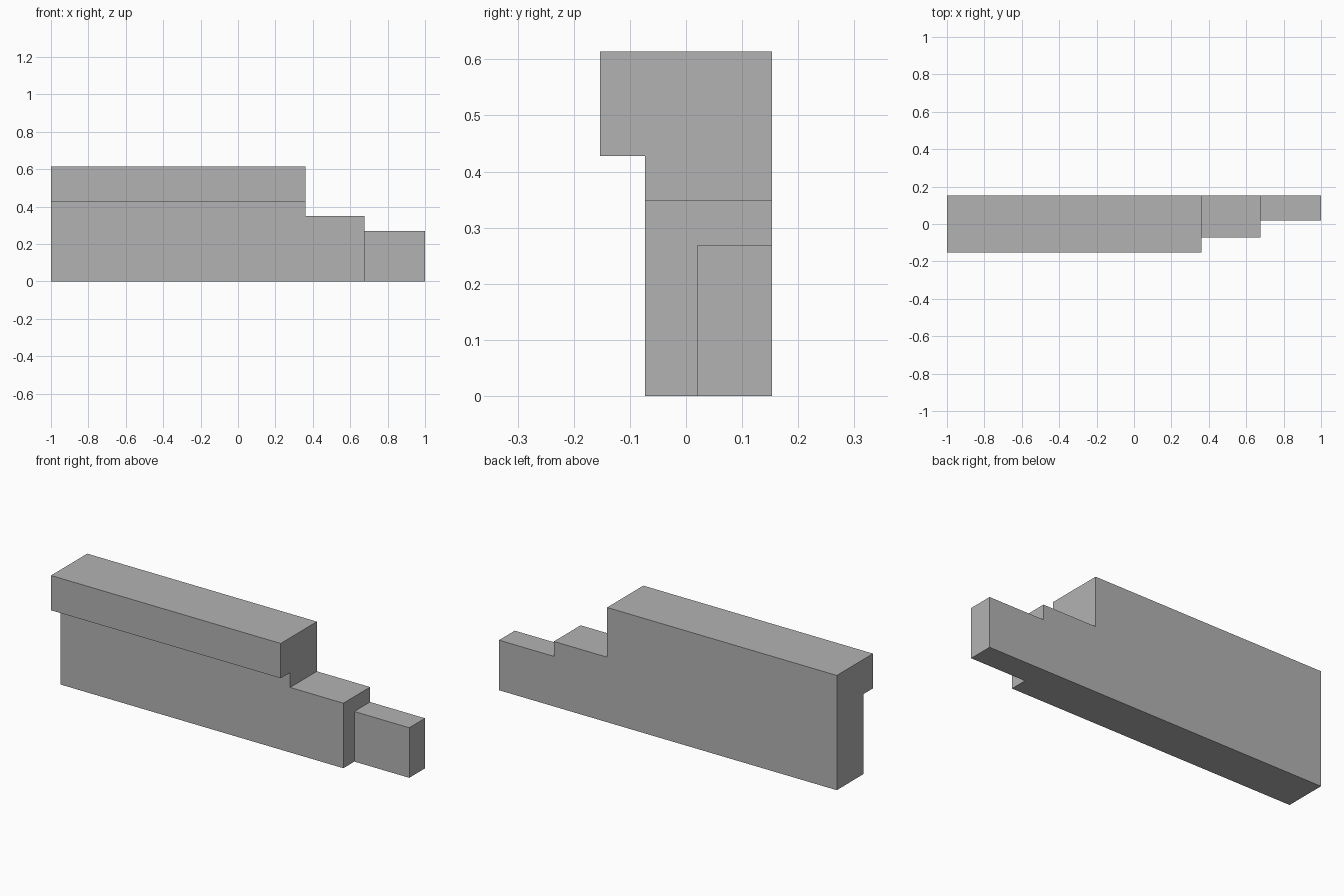
import bpy
import bmesh
from math import radians

cube = bpy.data.objects.get("Cube")
if cube:
    bpy.data.objects.remove(cube, do_unlink=True)

# Single grey finish
grey = bpy.data.materials.new("plain_grey")
grey.use_nodes = True
colour = (0.45, 0.45, 0.45, 1)
grey.diffuse_color = colour
grey.node_tree.nodes["Principled BSDF"].inputs["Base Color"].default_value = colour

LEFT, BACK = -1.0, 0.153


def block(name, x_end, y_front, z_low, z_high):
    """Box sharing the common end face and the flush back face."""
    bm = bmesh.new()
    bmesh.ops.create_cube(bm, size=1)
    for v in bm.verts:
        v.co.x = x_end if v.co.x > 0 else LEFT
        v.co.y = BACK if v.co.y > 0 else y_front
        v.co.z = z_high if v.co.z > 0 else z_low
    mesh = bpy.data.meshes.new(name)
    bm.to_mesh(mesh)
    bm.free()
    mesh.materials.append(grey)
    obj = bpy.data.objects.new(name, mesh)
    bpy.context.collection.objects.link(obj)
    return obj


# Main wall, with the overhanging top beam and two end steps fused into it
wall = block("stepped_wall", 0.36, -0.073, 0, 0.52)
parts = [
    block("top_beam", 0.36, -0.153, 0.428, 0.614),
    block("middle_step", 0.675, -0.073, 0, 0.348),
    block("end_step", 1.0, 0.02, 0, 0.268),
]
for part in parts:
    union = wall.modifiers.new("join_" + part.name, "BOOLEAN")
    union.operation = "UNION"
    union.solver = "EXACT"
    union.object = part

# Bake the fused solid and merge its coplanar faces
bpy.context.view_layer.update()
evaluated = wall.evaluated_get(bpy.context.evaluated_depsgraph_get())
bm = bmesh.new()
bm.from_mesh(evaluated.to_mesh())
evaluated.to_mesh_clear()
bmesh.ops.remove_doubles(bm, verts=bm.verts, dist=0.0001)
bmesh.ops.dissolve_limit(bm, angle_limit=radians(1), verts=bm.verts, edges=bm.edges)
bmesh.ops.recalc_face_normals(bm, faces=bm.faces)
wall.modifiers.clear()
bm.to_mesh(wall.data)
bm.free()
for part in parts:
    bpy.data.objects.remove(part, do_unlink=True)
